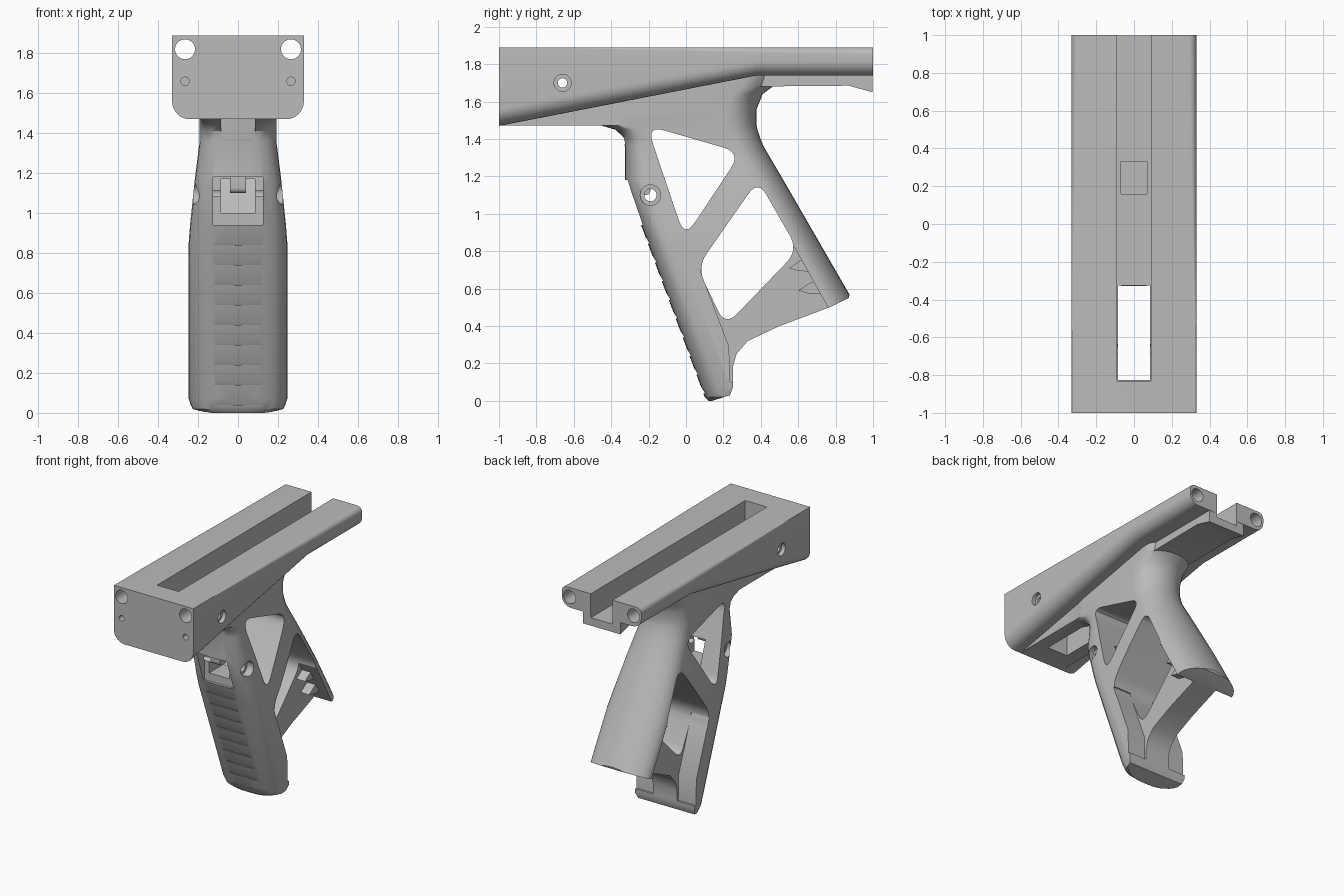
import bpy, bmesh, math
from mathutils import Vector

default_cube = bpy.data.objects.get("Cube")
if default_cube:
    bpy.data.objects.remove(default_cube, do_unlink=True)

grey = bpy.data.materials.new("matte_grey")
grey.use_nodes = True
grey.diffuse_color = (0.5, 0.5, 0.5, 1)
grey.node_tree.nodes["Principled BSDF"].inputs["Base Color"].default_value = grey.diffuse_color


def loft(name, rings):
    """Skin a list of equal-length rings and cap both ends."""
    bm = bmesh.new()
    rows = [[bm.verts.new(p) for p in ring] for ring in rings]
    count = len(rows[0])
    for low, high in zip(rows, rows[1:]):
        for i in range(count):
            j = (i + 1) % count
            bm.faces.new((low[i], low[j], high[j], high[i]))
    bm.faces.new(rows[0])
    bm.faces.new(rows[-1])
    bmesh.ops.recalc_face_normals(bm, faces=bm.faces)
    mesh = bpy.data.meshes.new(name)
    bm.to_mesh(mesh)
    bm.free()
    mesh.materials.append(grey)
    obj = bpy.data.objects.new(name, mesh)
    bpy.context.scene.collection.objects.link(obj)
    return obj


def prism(name, axis, outline, start, end):
    """Extrude an outline along x (points are y, z) or y (points are x, z)."""
    def place(p, t):
        return (t, p[0], p[1]) if axis == "x" else (p[0], t, p[1])
    return loft(name, [[place(p, t) for p in outline] for t in (start, end)])


def box(name, half_width, y0, y1, z0, z1):
    return prism(name, "x", [(y0, z0), (y1, z0), (y1, z1), (y0, z1)], -half_width, half_width)


def circle(u, v, r, n=32):
    return [(u + r * math.cos(math.tau * i / n), v + r * math.sin(math.tau * i / n)) for i in range(n)]


def rounded(corners, radius, steps=6):
    """Round each corner of a polygon with a small curve."""
    out = []
    pts = [Vector(c) for c in corners]
    for i, p in enumerate(pts):
        a = p + (pts[i - 1] - p).normalized() * radius
        b = p + (pts[(i + 1) % len(pts)] - p).normalized() * radius
        for k in range(steps + 1):
            t = k / steps
            out.append(a * (1 - t) ** 2 + p * 2 * t * (1 - t) + b * t * t)
    return out


def boolean(target, tool, operation="DIFFERENCE"):
    mod = target.modifiers.new("join_or_cut", "BOOLEAN")
    mod.operation, mod.solver, mod.object = operation, "EXACT", tool
    bpy.context.view_layer.objects.active = target
    bpy.ops.object.modifier_apply(modifier=mod.name)
    bpy.data.objects.remove(tool, do_unlink=True)


# Receiver: flat top, bottom rises to the rear where the sides become round rails
def receiver_ring(y, bottom, low_r, top_r):
    ring = []
    for cx, cz, r, turn in ((1, 1, top_r, 0), (-1, 1, top_r, 1), (-1, -1, low_r, 2), (1, -1, low_r, 3)):
        x = cx * (0.33 - r)
        z = 1.89 - r if cz > 0 else bottom + r
        for k in range(9):
            a = (turn + k / 8) * math.pi / 2
            ring.append((x + r * math.cos(a), y, z + r * math.sin(a)))
    return ring


frame = loft("frame", [receiver_ring(-1, 1.47, 0.09, 0.003), receiver_ring(-0.6, 1.548, 0.09, 0.006),
                       receiver_ring(0.38, 1.74, 0.075, 0.03), receiver_ring(1, 1.74, 0.075, 0.04)])


# Grip: horizontal slices with rounded front and rear ends
def grip_ring(z, front, rear, w, steps=14):
    ring = []
    for k in range(steps + 1):
        a = math.pi * k / steps
        c, s = math.cos(a), max(math.sin(a), 0)
        ring.append((-w * math.copysign(abs(c) ** 0.7, c), front + 0.15 * (1 - s ** 0.7), z))
    for k in range(steps + 1):
        a = math.pi * k / steps
        ring.append((w * math.cos(a), rear - 0.16 * (1 - math.sin(a)), z))
    return ring


def rear_line(z):
    return 0.885 - 0.578 * (z - 0.55)


slices = [(0, 0.12, None, 0.19), (0.02, 0.1, None, 0.23), (0.07, 0.082, None, 0.247),
          (0.85, -0.207, None, 0.247), (0.94, -0.24, None, 0.24), (1.18, -0.325, None, 0.215),
          (1.36, -0.327, 0.415, 0.192), (1.41, -0.34, 0.395, 0.192), (1.45, -0.385, 0.382, 0.192),
          (1.475, -0.47, 0.377, 0.192), (1.56, -0.47, 0.378, 0.192), (1.64, -0.47, 0.41, 0.192),
          (1.685, -0.47, 0.47, 0.192), (1.78, -0.47, 0.5, 0.192)]
boolean(frame, loft("grip", [grip_ring(z, f, r or rear_line(z), w) for z, f, r, w in slices]), "UNION")

# Narrow lower body and rear channel with its flared lip
boolean(frame, box("lower_body", 0.187, -0.995, 0.2, 1.473, 1.8), "UNION")
boolean(frame, prism("channel", "x", [(0.3, 1.68), (0.87, 1.685), (0.998, 1.65), (0.998, 1.8), (0.3, 1.8)],
                     -0.155, 0.155), "UNION")

# Top slot, its open front part and the well behind it
boolean(frame, box("slot", 0.09, -0.83, 1.1, 1.71, 2))
boolean(frame, box("slot_opening", 0.085, -0.825, -0.325, 1.37, 1.9))
boolean(frame, box("well", 0.07, 0.16, 0.33, 1.42, 1.9))

# Rod bores, blind front holes and cross pin holes with counterbores
for side in (-1, 1):
    boolean(frame, prism("rod_bore", "y", circle(side * 0.265, 1.82, 0.05), -1.1, 1.1))
    boolean(frame, prism("screw_hole", "y", circle(side * 0.265, 1.66, 0.021), -1.1, -0.8))
    boolean(frame, prism("upper_counterbore", "x", circle(-0.66, 1.7, 0.046), side * 0.3, side * 0.5))
    boolean(frame, prism("grip_counterbore", "x", circle(-0.19, 1.1, 0.055), side * 0.17, side * 0.5))
boolean(frame, prism("upper_pin_hole", "x", circle(-0.66, 1.7, 0.025), -0.5, 0.5))
boolean(frame, prism("grip_pin_hole", "x", circle(-0.19, 1.1, 0.033), -0.5, 0.5))

# Grip windows
boolean(frame, prism("upper_window", "x",
                     rounded([(-0.21, 1.473), (0.295, 1.327), (-0.007, 0.872)], 0.1), -0.5, 0.5))
boolean(frame, prism("lower_window", "x",
                     rounded([(0.385, 1.18), (0.6, 0.805), (0.21, 0.4), (0.06, 0.715)], 0.09), -0.5, 0.5))

# Trim under the web, then thin the web between the two struts
boolean(frame, prism("lower_trim", "x",
                     [(0.14, -0.1), (0.14, 0), (0.235, 0.03), (0.25, 0.07), (0.25, 0.18), (0.27, 0.25),
                      (0.33, 0.32), (0.5, 0.4), (0.78, 0.505), (0.87, 0.55), (0.885, 0.6), (1.4, 0.6),
                      (1.4, -0.1)], -0.5, 0.5))
for side in (-1, 1):
    boolean(frame, prism("web_recess", "x",
                         [(0.075, 0.7), (0.23, 0.29), (0.235, 0.1), (0.6, 0.1), (0.765, 0.49),
                          (0.58, 0.82), (0.35, 0.75)], side * 0.1, side * 0.5))

# Front pocket with two side ledges
boolean(frame, box("pocket", 0.125, -0.5, -0.22, 0.94, 1.18))
boolean(frame, box("pocket_depth", 0.085, -0.5, 0.02, 1.0, 1.17))

# Finger ridges on the front of the grip
for i in range(9):
    z = 0.04 + 0.1 * i
    y = 0.093 - 0.37 * z
    boolean(frame, prism("ridge_cut", "x", [(y - 0.05, z), (y + 0.024, z), (y - 0.026, z + 0.08),
                                            (y - 0.08, z + 0.08)], -0.118, 0.118))

# Latch peg in the pocket and locking teeth ahead of the rear strut
peg = prism("latch_peg", "x", rounded([(-0.27, 1.1), (-0.19, 1.1), (-0.19, 1.25), (-0.27, 1.25)], 0.03),
            -0.04, 0.04)
teeth = [prism("locking_tooth", "x", [(y, z), (y + 0.07, z + 0.045), (y + 0.1, z + 0.045),
                                      (y + 0.12, z - 0.02), (y + 0.05, z - 0.015)], -0.17, 0.17)
         for y, z in ((0.55, 0.71), (0.6, 0.59))]

bpy.ops.object.select_all(action="DESELECT")
for obj in [frame, peg] + teeth:
    obj.select_set(True)
bpy.context.view_layer.objects.active = frame
bpy.ops.object.shade_smooth_by_angle(angle=math.radians(32))
